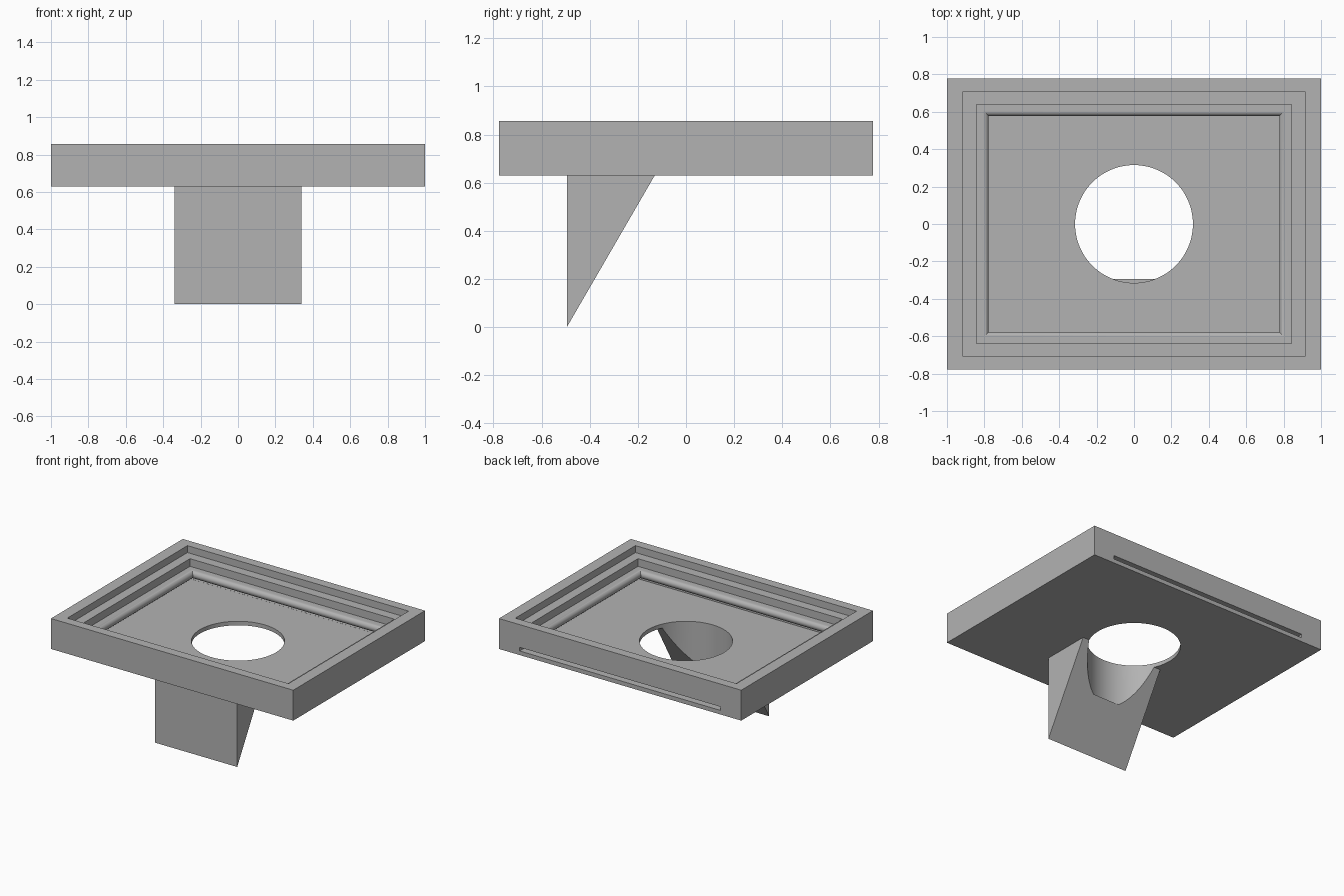
import bpy, bmesh, math

if "Cube" in bpy.data.objects:
    bpy.data.objects.remove(bpy.data.objects["Cube"], do_unlink=True)

grey = bpy.data.materials.new("plain_grey")
grey.use_nodes = True
grey.diffuse_color = (0.45, 0.45, 0.45, 1)
grey.node_tree.nodes["Principled BSDF"].inputs["Base Color"].default_value = grey.diffuse_color


def make_object(name, bm):
    bmesh.ops.recalc_face_normals(bm, faces=bm.faces)
    mesh = bpy.data.meshes.new(name)
    bm.to_mesh(mesh)
    bm.free()
    mesh.materials.append(grey)
    obj = bpy.data.objects.new(name, mesh)
    bpy.context.collection.objects.link(obj)
    return obj


def loft(name, rings):
    """Join loops of points into a closed solid with capped ends."""
    bm = bmesh.new()
    loops = [[bm.verts.new(p) for p in ring] for ring in rings]
    n = len(loops[0])
    for a, b in zip(loops, loops[1:]):
        for i in range(n):
            j = (i + 1) % n
            bm.faces.new((a[i], a[j], b[j], b[i]))
    bm.faces.new(loops[0])
    bm.faces.new(loops[-1])
    return make_object(name, bm)


def rect(hx, hy, z):
    return [(-hx, -hy, z), (hx, -hy, z), (hx, hy, z), (-hx, hy, z)]


def circle(r, z, n=96):
    return [(r * math.cos(math.tau * i / n), r * math.sin(math.tau * i / n), z) for i in range(n)]


def cut(obj, cutter):
    """Subtract the cutter, apply, and discard it."""
    mod = obj.modifiers.new("cut", "BOOLEAN")
    mod.operation = "DIFFERENCE"
    mod.solver = "EXACT"
    mod.object = cutter
    bpy.context.view_layer.objects.active = obj
    bpy.ops.object.modifier_apply(modifier=mod.name)
    bpy.data.objects.remove(cutter, do_unlink=True)


def smooth(obj):
    bpy.ops.object.select_all(action="DESELECT")
    obj.select_set(True)
    bpy.context.view_layer.objects.active = obj
    bpy.ops.object.shade_smooth_by_angle(angle=math.radians(30))


BOTTOM, FLOOR, LIP, SHELF, STEP, TOP = 0.63, 0.66, 0.688, 0.748, 0.805, 0.857
HOLE = 0.315

# Stepped frame with a half-round bead and a shallow channel beneath it
rings = [rect(1, 0.777, BOTTOM), rect(1, 0.777, TOP),
         rect(0.913, 0.708, TOP), rect(0.913, 0.708, STEP),
         rect(0.843, 0.638, STEP), rect(0.843, 0.638, SHELF)]
radius = (SHELF - LIP) / 2
for i in range(17):
    a = math.pi * i / 16
    inset = radius * math.sin(a)
    rings.append(rect(0.807 - inset, 0.607 - inset, LIP + radius * (1 + math.cos(a))))
rings += [rect(0.83, 0.63, LIP), rect(0.83, 0.63, FLOOR)]
tray = loft("tray", rings)

# Slot through the back wall into the channel
slot = loft("slot_cutter", [[(x, y + 0.8, z) for x, y, z in rect(0.829, 0.19, h)]
                            for h in (FLOOR + 0.0005, LIP - 0.0005)])
cut(tray, slot)

# Round opening in the floor
cut(tray, loft("hole_cutter", [circle(HOLE, 0.5), circle(HOLE, 0.675)]))
smooth(tray)

# Wedge support, scooped out by the same round opening
side = [(-0.495, 0), (-0.13, BOTTOM), (-0.495, BOTTOM)]
wedge = loft("wedge_support", [[(x, y, z) for y, z in side] for x in (-0.34, 0.34)])
cut(wedge, loft("scoop_cutter", [circle(HOLE, 0.345), circle(HOLE, 0.8)]))
smooth(wedge)
